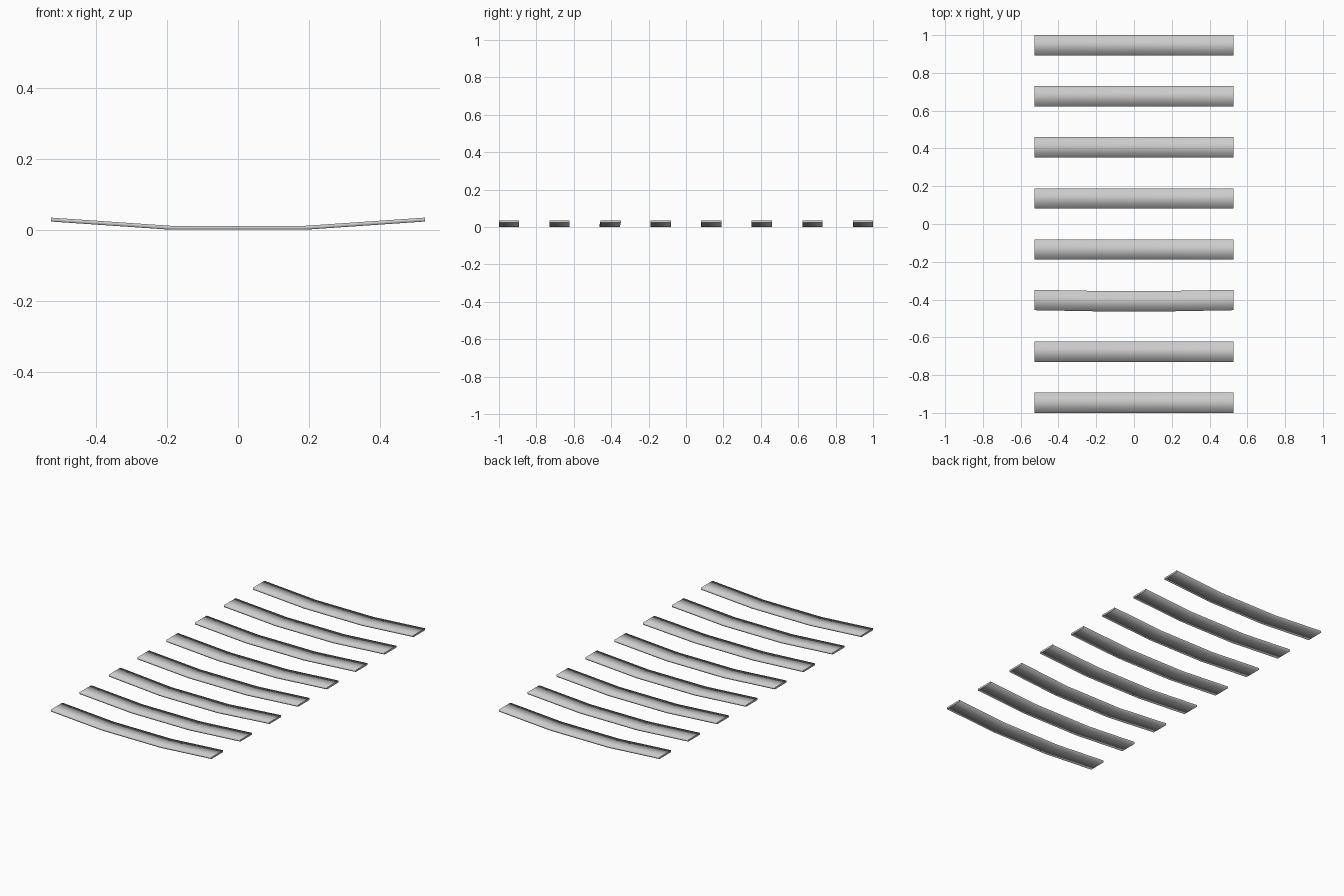
import bpy, bmesh

if "Cube" in bpy.data.objects:
    bpy.data.objects.remove(bpy.data.objects["Cube"])

# Single grey finish
grey = bpy.data.materials.new("slat grey")
grey.use_nodes = True
colour = (0.6, 0.6, 0.6, 1)
grey.diffuse_color = colour
grey.node_tree.nodes["Principled BSDF"].inputs["Base Color"].default_value = colour

COUNT, WIDTH, THICK = 8, 0.108, 0.011
SPACING = (2 - WIDTH) / (COUNT - 1)
# Bent profile: x position and height of the underside
PROFILE = [(-0.527, 0.023), (-0.19, 0), (0.19, 0), (0.527, 0.023)]


def make_slat(name, y, lean=0):
    """Shallow bent slat; lean shifts the raised ends in y."""
    bm = bmesh.new()
    half = WIDTH / 2
    rings = []
    for x, z in PROFILE:
        c = y + (lean if z else -lean)
        corners = [(-half, 0), (half, 0), (half, THICK), (-half, THICK)]
        rings.append([bm.verts.new((x, c + dy, z + dz)) for dy, dz in corners])
    for a, b in zip(rings, rings[1:]):
        for i in range(4):
            j = (i + 1) % 4
            bm.faces.new((a[i], a[j], b[j], b[i])).smooth = True
    # Flat end caps with crisp borders
    for ring in (rings[0], rings[-1]):
        cap = bm.faces.new(ring)
        for edge in cap.edges:
            edge.smooth = False
    bmesh.ops.recalc_face_normals(bm, faces=bm.faces)
    mesh = bpy.data.meshes.new(name)
    bm.to_mesh(mesh)
    bm.free()
    mesh.materials.append(grey)
    bpy.context.collection.objects.link(bpy.data.objects.new(name, mesh))


# Row of slats, one of them slightly leaning
for n in range(COUNT):
    make_slat(f"slat_{n + 1}", (n - (COUNT - 1) / 2) * SPACING, 0.003 if n == 2 else 0)
